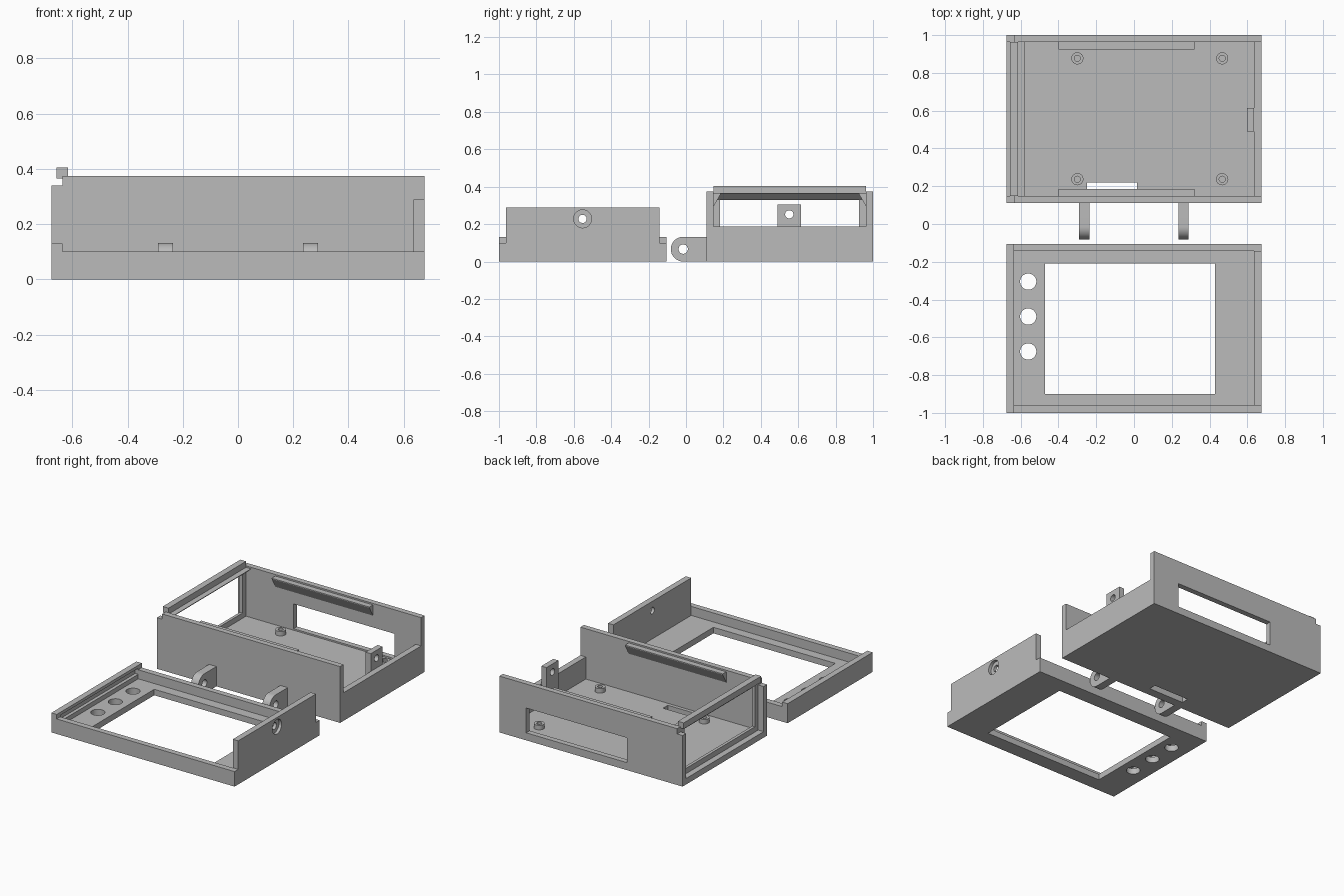
import bpy
import bmesh
import math

if "Cube" in bpy.data.objects:
    bpy.data.objects.remove(bpy.data.objects["Cube"], do_unlink=True)

grey = bpy.data.materials.new("plain grey")
grey.use_nodes = True
colour = (0.5, 0.5, 0.5, 1)
grey.diffuse_color = colour
grey.node_tree.nodes["Principled BSDF"].inputs["Base Color"].default_value = colour


def prism(name, profile, axis, start, end):
    """Extrude a closed 2D profile along one axis."""
    place = {"x": lambda p, t: (t, p[0], p[1]),
             "y": lambda p, t: (p[0], t, p[1]),
             "z": lambda p, t: (p[0], p[1], t)}[axis]
    bm = bmesh.new()
    face = bm.faces.new([bm.verts.new(place(p, start)) for p in profile])
    result = bmesh.ops.extrude_face_region(bm, geom=[face])
    shift = place((0, 0), end - start)
    moved = [g for g in result["geom"] if isinstance(g, bmesh.types.BMVert)]
    bmesh.ops.translate(bm, verts=moved, vec=shift)
    bmesh.ops.recalc_face_normals(bm, faces=bm.faces)
    mesh = bpy.data.meshes.new(name)
    bm.to_mesh(mesh)
    bm.free()
    mesh.materials.append(grey)
    obj = bpy.data.objects.new(name, mesh)
    bpy.context.collection.objects.link(obj)
    return obj


def box(name, x, y, z):
    outline = [(x[0], y[0]), (x[1], y[0]), (x[1], y[1]), (x[0], y[1])]
    return prism(name, outline, "z", *z)


def arc(u, v, radius, first=0, sweep=360, steps=32):
    count = steps if sweep == 360 else steps + 1
    angles = [math.radians(first + sweep * i / steps) for i in range(count)]
    return [(u + radius * math.cos(a), v + radius * math.sin(a)) for a in angles]


def cut(obj, *cutters):
    """Subtract each cutter and discard it."""
    bpy.context.view_layer.objects.active = obj
    for cutter in cutters:
        mod = obj.modifiers.new("cut", "BOOLEAN")
        mod.operation = "DIFFERENCE"
        mod.solver = "EXACT"
        mod.object = cutter
        bpy.ops.object.modifier_apply(modifier=mod.name)
        bpy.data.objects.remove(cutter, do_unlink=True)


def smooth(obj):
    bpy.ops.object.select_all(action="DESELECT")
    obj.select_set(True)
    bpy.context.view_layer.objects.active = obj
    bpy.ops.object.shade_smooth_by_angle(angle=math.radians(30))


SIDE = 0.675      # outer half width
INNER = 0.635     # inner half width
FLOOR = 0.04
FAR = 1.2         # overshoot for cutters

# Base tray: open at the left end, low wall at the right end
base = box("base_tray", (-SIDE, SIDE), (0.11, 1), (0, 0.375))
inside = (0.147, 0.963)
cut(base,
    box("cavity", (-FAR, INNER), inside, (FLOOR, FAR)),
    box("end_gap", (0.6, FAR), inside, (0.187, FAR)),
    box("corner_notch", (-FAR, -INNER), (0, FAR), (0.34, FAR)),
    box("back_window", (-0.265, 0.477), (0.9, FAR), (0.05, 0.215)),
    box("floor_slot", (-0.25, 0.015), (0.17, 0.22), (-1, 0.1)))

# Left end frame with its hooked top rail
frame = box("end_frame", (-INNER, -0.615), inside, (FLOOR - 0.01, 0.385))
cut(frame, box("end_opening", (-FAR, 0), (0.182, 0.925), (0.075, 0.36)))
box("end_hook_rail", (-0.657, -0.615), inside, (0.365, 0.405))
prism("end_lip", [(-0.616, 0.33), (-0.577, 0.365), (-0.616, 0.365)], "y", *inside)

# Wedge lips along the long walls
for name, wall, tip in (("front_lip", 0.145, 0.185), ("back_lip", 0.965, 0.925)):
    prism(name, [(wall, 0.29), (tip, 0.36), (tip, 0.365), (wall, 0.365)], "x", -0.4, 0.32)

# Screw tab at the right end
tab = box("screw_tab", (0.597, INNER), (0.49, 0.615), (FLOOR, 0.305))
cut(tab, prism("tab_hole", arc(0.552, 0.252, 0.022), "x", 0.5, 0.8))
smooth(tab)

# Board standoffs
for x in (-0.3, 0.467):
    for y in (0.237, 0.877):
        post = prism("standoff", arc(x, y, 0.032), "z", FLOOR - 0.005, 0.07)
        cut(post, prism("post_hole", arc(x, y, 0.016), "z", FLOOR + 0.002, 0.2))
        smooth(post)

# Hinge lugs on the front wall
for x in (-0.29, 0.235):
    outline = arc(-0.015, 0.066, 0.066, 90, 180) + [(0.115, 0), (0.115, 0.132)]
    lug = prism("hinge_lug", outline, "x", x, x + 0.054)
    cut(lug, prism("pin_hole", arc(-0.015, 0.066, 0.025), "x", x - 0.1, x + 0.2))
    smooth(lug)

# Lid frame: low rim, raised left edge, tall right wall
lid = box("lid_frame", (-SIDE, SIDE), (-1, -0.105), (0, 0.29))
well = (-0.962, -0.143)
cut(lid,
    box("well", (-INNER, INNER), well, (FLOOR, FAR)),
    box("front_trim", (-INNER, FAR), (-FAR, well[0]), (0.1, FAR)),
    box("back_trim", (-INNER, FAR), (well[1], 0), (0.1, FAR)),
    box("left_trim", (-FAR, 0), (-FAR, 0), (0.13, FAR)),
    box("hook_groove", (-0.657, -0.6), well, (0.07, 0.11)),
    box("display_opening", (-0.47, 0.428), (-0.9, -0.21), (-1, FAR)),
    prism("screw_hole", arc(-0.553, 0.228, 0.022), "x", 0.5, 0.8),
    prism("screw_recess", arc(-0.553, 0.228, 0.048), "x", 0.655, 0.8))
for y in (-0.305, -0.49, -0.675):
    cut(lid, prism("button_hole", arc(-0.56, y, 0.043), "z", -0.1, 0.08))
smooth(lid)
